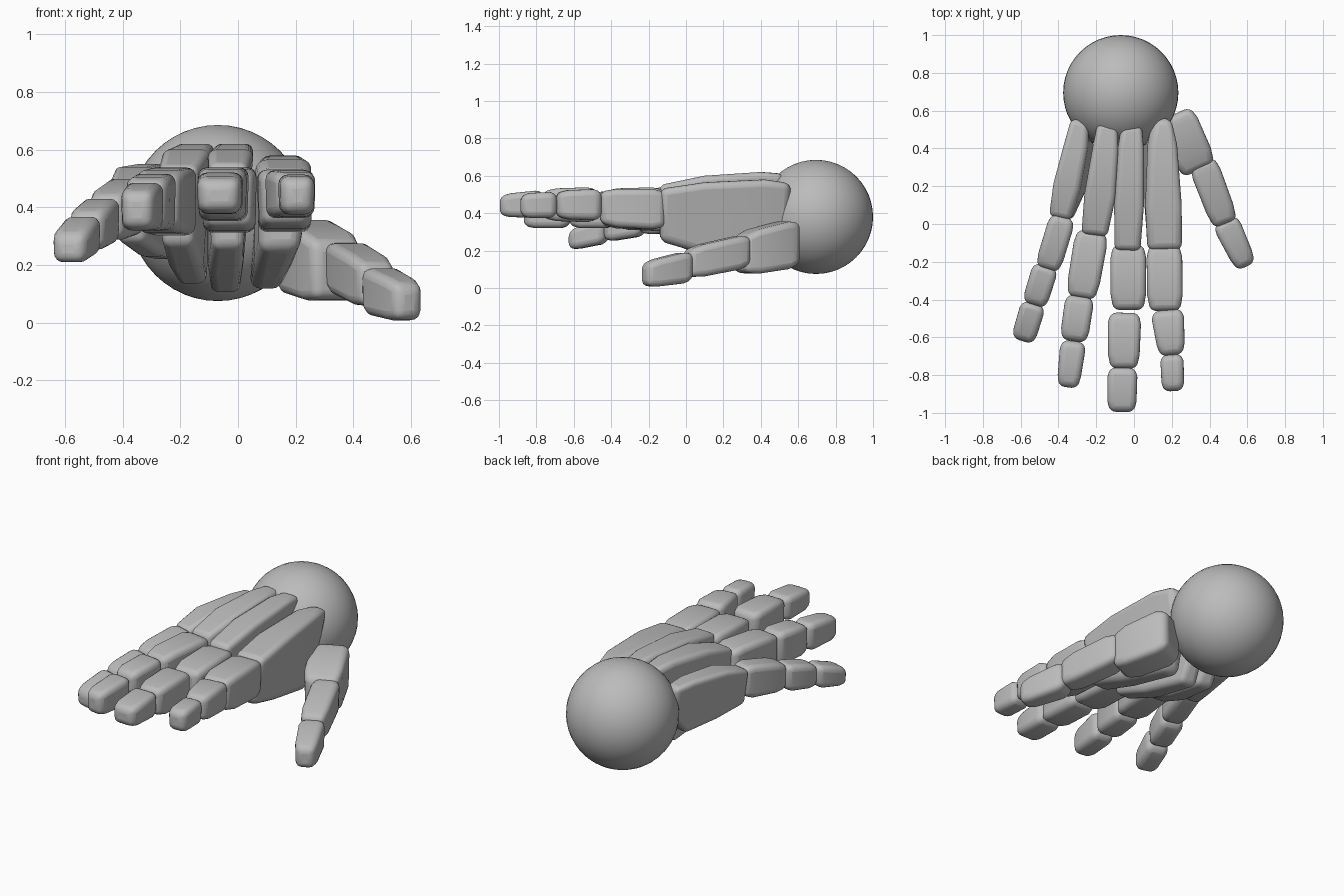
import bpy, bmesh, math
from mathutils import Vector

grey = bpy.data.materials.new("plain grey")
grey.diffuse_color = (0.5, 0.5, 0.5, 1)


def loft(name, rows, bevel):
    """Rounded bone through rows of (x, y, top z, bottom z, top width, bottom width, bottom x shift)."""
    a, b = rows[0], rows[-1]
    d = Vector((b[0] - a[0], b[1] - a[1], 0)).normalized()
    side = Vector((-d.y, d.x, 0))
    bm = bmesh.new()
    rings = []
    for x, y, zt, zb, wt, wb, dx in rows:
        c = Vector((x, y, 0))
        pts = [c + side * wt / 2 + Vector((0, 0, zt)), c - side * wt / 2 + Vector((0, 0, zt)),
               c - side * wb / 2 + Vector((dx, 0, zb)), c + side * wb / 2 + Vector((dx, 0, zb))]
        rings.append([bm.verts.new(p) for p in pts])
    for r, s in zip(rings, rings[1:]):
        for i in range(4):
            j = (i + 1) % 4
            bm.faces.new((r[i], r[j], s[j], s[i]))
    bm.faces.new(rings[0][::-1])
    bm.faces.new(rings[-1])
    bmesh.ops.recalc_face_normals(bm, faces=bm.faces)
    me = bpy.data.meshes.new(name)
    bm.to_mesh(me)
    bm.free()
    me.materials.append(grey)
    ob = bpy.data.objects.new(name, me)
    bpy.context.collection.objects.link(ob)
    mod = ob.modifiers.new("round", 'BEVEL')
    mod.width, mod.segments = bevel, 4
    mod.limit_method, mod.angle_limit = 'ANGLE', math.radians(40)
    bpy.ops.object.select_all(action='DESELECT')
    ob.select_set(True)
    bpy.context.view_layer.objects.active = ob
    bpy.ops.object.shade_smooth_by_angle(angle=math.radians(50))


def segment(name, p, q, w, h):
    """Finger segment from p to q, (start, end) widths and heights, slightly pinched at both ends."""
    rows = []
    for t, k in ((0, 0.84), (0.2, 1), (0.75, 1), (1, 0.84)):
        x, y, z = Vector(p).lerp(Vector(q), t)
        ww = (w[0] + (w[1] - w[0]) * t) * k
        hh = (h[0] + (h[1] - h[0]) * t) * k / 2
        rows.append((x, y, z + hh, z - hh, ww, ww * 0.95, 0))
    loft(name, rows, 0.032)


# wrist ball
bpy.ops.mesh.primitive_uv_sphere_add(segments=48, ring_count=24, radius=0.305, location=(-0.07, 0.695, 0.38))
ball = bpy.context.object
ball.name = "wrist_ball"
ball.data.materials.append(grey)
bpy.ops.object.shade_smooth()

# deep palm bones, wrist end to knuckle
loft("little_palm", [(-0.29, 0.55, 0.54, 0.36, 0.10, 0.07, 0.03), (-0.31, 0.42, 0.55, 0.22, 0.13, 0.10, 0.05),
                     (-0.36, 0.20, 0.54, 0.23, 0.15, 0.11, 0.06), (-0.395, 0.03, 0.49, 0.28, 0.12, 0.10, 0.02)], 0.03)
loft("ring_palm", [(-0.14, 0.53, 0.61, 0.30, 0.11, 0.08, 0), (-0.15, 0.40, 0.62, 0.13, 0.14, 0.10, -0.01),
                   (-0.18, 0.15, 0.60, 0.18, 0.17, 0.12, 0), (-0.21, -0.06, 0.54, 0.27, 0.14, 0.11, 0)], 0.03)
loft("middle_palm", [(-0.01, 0.52, 0.61, 0.30, 0.11, 0.08, -0.02), (-0.015, 0.40, 0.62, 0.10, 0.14, 0.10, -0.03),
                     (-0.025, 0.10, 0.60, 0.17, 0.16, 0.12, -0.02), (-0.035, -0.14, 0.55, 0.26, 0.14, 0.11, 0)], 0.03)
loft("index_palm", [(0.155, 0.56, 0.56, 0.40, 0.10, 0.08, -0.03), (0.155, 0.42, 0.58, 0.11, 0.16, 0.11, -0.06),
                    (0.16, 0.10, 0.565, 0.18, 0.20, 0.13, -0.04), (0.165, -0.14, 0.53, 0.25, 0.19, 0.14, -0.02)], 0.04)

# finger segments: start, end, widths, heights
digits = {
    "little": [((-0.375, 0.04, 0.41), (-0.46, -0.24, 0.365), (0.14, 0.14), (0.20, 0.17)),
               ((-0.465, -0.22, 0.36), (-0.53, -0.43, 0.315), (0.14, 0.135), (0.16, 0.14)),
               ((-0.53, -0.42, 0.31), (-0.59, -0.62, 0.255), (0.135, 0.13), (0.14, 0.11))],
    "ring": [((-0.22, -0.04, 0.42), (-0.28, -0.39, 0.42), (0.18, 0.17), (0.24, 0.21)),
             ((-0.285, -0.38, 0.42), (-0.32, -0.62, 0.41), (0.155, 0.15), (0.20, 0.18)),
             ((-0.32, -0.62, 0.405), (-0.35, -0.865, 0.39), (0.14, 0.12), (0.17, 0.14))],
    "middle": [((-0.03, -0.11, 0.425), (-0.03, -0.455, 0.425), (0.19, 0.19), (0.23, 0.21)),
               ((-0.05, -0.47, 0.445), (-0.055, -0.765, 0.445), (0.18, 0.165), (0.19, 0.17)),
               ((-0.06, -0.76, 0.45), (-0.065, -0.995, 0.44), (0.16, 0.155), (0.15, 0.12))],
    "index": [((0.16, -0.11, 0.42), (0.165, -0.46, 0.43), (0.19, 0.19), (0.22, 0.20)),
              ((0.175, -0.455, 0.445), (0.20, -0.695, 0.445), (0.18, 0.14), (0.17, 0.15)),
              ((0.20, -0.69, 0.445), (0.207, -0.885, 0.44), (0.125, 0.12), (0.14, 0.13))],
    "thumb": [((0.21, 0.58, 0.24), (0.345, 0.285, 0.18), (0.22, 0.21), (0.26, 0.23)),
              ((0.36, 0.33, 0.20), (0.485, 0.0, 0.13), (0.16, 0.15), (0.18, 0.17)),
              ((0.48, 0.02, 0.115), (0.595, -0.225, 0.07), (0.15, 0.12), (0.17, 0.14))],
}
for finger, parts in digits.items():
    for part, (p, q, w, h) in zip(("base", "mid", "tip"), parts):
        segment(f"{finger}_{part}", p, q, w, h)
